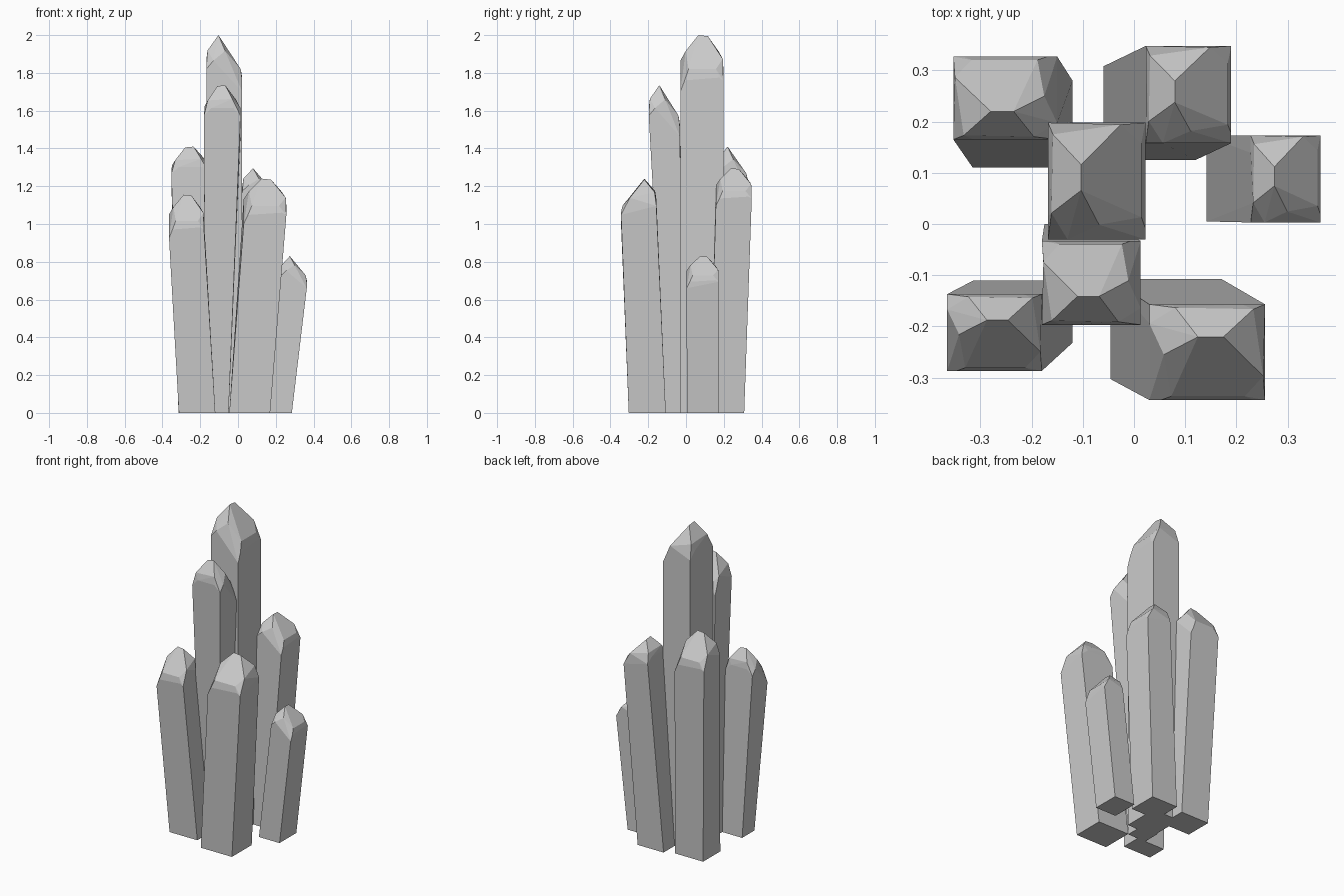
import bpy
import bmesh
import math

cube = bpy.data.objects.get("Cube")
if cube:
    bpy.data.objects.remove(cube, do_unlink=True)

# Single stone colour
stone = bpy.data.materials.new("grey_crystal")
stone.use_nodes = True
colour = (0.6, 0.6, 0.6, 1.0)
stone.diffuse_color = colour
for node in stone.node_tree.nodes:
    if node.type == "BSDF_PRINCIPLED":
        node.inputs["Base Color"].default_value = colour

# Shared faceted crown: across, along, drop below the peak (all relative)
ridge = [(-.32, -.16, 0), (-.32, .28, .02)]
low_side = [(.92, -.62, .6), (.92, .65, .6), (1, -.8, .8), (1, .8, .75),
            (1, -1, 1), (1, 1, .8)]
high_side = [(-.93, -.55, .27), (-.9, .8, .3), (-1, -.6, .45), (-1, .6, .45),
             (-1, -1, .6), (-1, 1, .6)]
ends = [(.05, -.75, .28), (-.6, -1, .45), (.5, .97, .42)]
crown = ridge + low_side + high_side + ends


def place(rect, u, v):
    """Map relative coordinates in -1..1 into a rectangle x0, x1, y0, y1."""
    x0, x1, y0, y1 = rect
    return (x0 + (x1 - x0) * (u + 1) / 2, y0 + (y1 - y0) * (v + 1) / 2)


def crystal(name, foot, top, peak, drop, quarter_turns):
    """Leaning four-sided shaft with the crown turned by quarter turns."""
    bm = bmesh.new()
    for u in (-1, 1):
        for v in (-1, 1):
            bm.verts.new((*place(foot, u, v), 0))
    for u, v, fall in crown:
        if quarter_turns == 1:
            u, v = -v, u
        elif quarter_turns == -1:
            u, v = v, -u
        bm.verts.new((*place(top, u, v), peak - drop * fall))
    hull = bmesh.ops.convex_hull(bm, input=bm.verts[:])
    inside = [g for g in hull["geom_interior"] if isinstance(g, bmesh.types.BMVert)]
    bmesh.ops.delete(bm, geom=inside, context="VERTS")
    bmesh.ops.dissolve_limit(bm, angle_limit=math.radians(4),
                             verts=bm.verts[:], edges=bm.edges[:])
    bmesh.ops.recalc_face_normals(bm, faces=bm.faces[:])
    mesh = bpy.data.meshes.new(name)
    bm.to_mesh(mesh)
    bm.free()
    mesh.materials.append(stone)
    bpy.context.collection.objects.link(bpy.data.objects.new(name, mesh))


# Foot rectangle, top rectangle, peak height, crown depth, crown turn
crystal("tall_centre_crystal", (-.168, .02, -.03, .198), (-.168, .022, -.03, .198), 2, .3, 0)
crystal("front_centre_crystal", (-.175, -.05, -.11, 0), (-.18, .013, -.197, -.033), 1.735, .27, 1)
crystal("back_right_crystal", (-.315, -.12, .11, .28), (-.353, -.15, .165, .327), 1.41, .24, 1)
crystal("back_left_crystal", (-.06, .12, .125, .308), (.023, .19, .158, .348), 1.295, .2, 0)
crystal("short_left_crystal", (.142, .285, .005, .172), (.228, .364, .003, .173), .83, .17, 0)
crystal("front_left_crystal", (-.046, .17, -.303, -.107), (.03, .256, -.344, -.157), 1.24, .24, -1)
crystal("front_right_crystal", (-.313, -.12, -.232, -.11), (-.365, -.18, -.287, -.137), 1.155, .23, -1)
